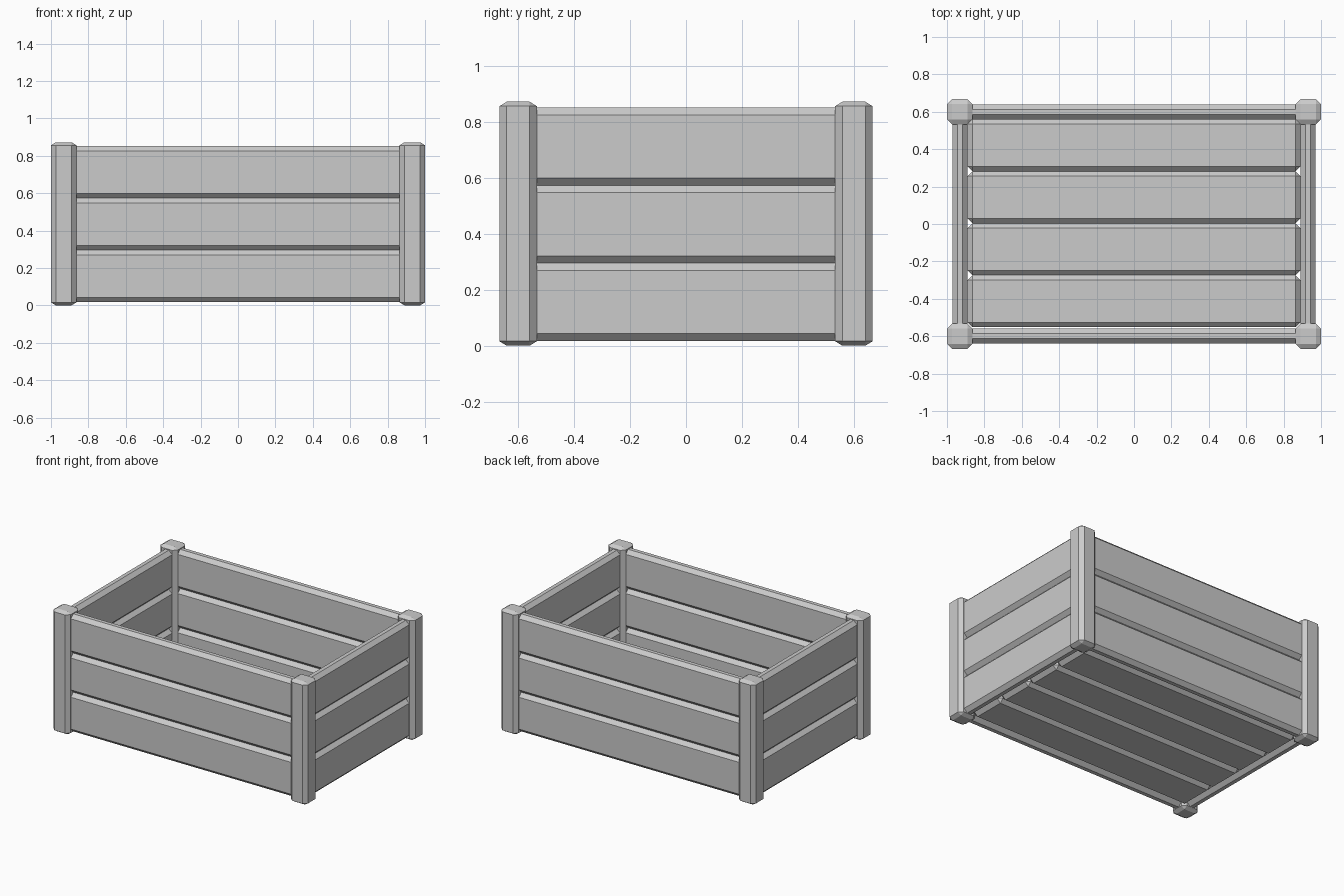
import bpy
import bmesh
from mathutils import Vector

cube = bpy.data.objects.get("Cube")
if cube:
    bpy.data.objects.remove(cube, do_unlink=True)

# One plain grey for the whole crate
grey = bpy.data.materials.new("crate_grey")
grey.use_nodes = True
colour = (0.6, 0.6, 0.6, 1)
grey.diffuse_color = colour
grey.node_tree.nodes["Principled BSDF"].inputs["Base Color"].default_value = colour


def chamfered_box(name, low, high, chamfer, end_chamfer=None):
    """Box between two corners; end_chamfer squashes the bevel along z."""
    low, high = Vector(low), Vector(high)
    size = high - low
    stretch = chamfer / (end_chamfer or chamfer)
    size.z *= stretch
    bm = bmesh.new()
    bmesh.ops.create_cube(bm, size=1)
    bmesh.ops.scale(bm, vec=size, verts=bm.verts)
    bmesh.ops.bevel(bm, geom=bm.edges[:], offset=chamfer, segments=1,
                    affect='EDGES', profile=0.5)
    bmesh.ops.scale(bm, vec=(1, 1, 1 / stretch), verts=bm.verts)
    mesh = bpy.data.meshes.new(name)
    bm.to_mesh(mesh)
    bm.free()
    mesh.materials.append(grey)
    obj = bpy.data.objects.new(name, mesh)
    obj.location = (low + high) / 2
    bpy.context.collection.objects.link(obj)
    return obj


PITCH = 0.278      # board width; boards butt against each other
CHAMFER = 0.026
BASE = 0.017

# Corner posts
for side, sx in (("left", 1), ("right", -1)):
    for end, sy in (("front", -1), ("back", 1)):
        cx, cy = sx * 0.932, sy * 0.6
        chamfered_box(f"{end}_{side}_post", (cx - 0.068, cy - 0.067, 0),
                      (cx + 0.068, cy + 0.067, 0.872), CHAMFER, 0.016)

# Wall boards, three high on every side
for row in range(3):
    z0 = BASE + row * PITCH
    z1 = z0 + PITCH
    for end, sy in (("front", -1), ("back", 1)):
        y = sy * 0.599
        chamfered_box(f"{end}_board_{row + 1}", (-0.9, y - 0.04, z0),
                      (0.9, y + 0.04, z1), CHAMFER)
    for side, sx in (("left", 1), ("right", -1)):
        x = sx * 0.93
        chamfered_box(f"{side}_board_{row + 1}", (x - 0.04, -0.57, z0),
                      (x + 0.04, 0.57, z1), CHAMFER)

# Floor boards, four across
for i in range(4):
    y0 = -0.552 + i * PITCH
    chamfered_box(f"floor_board_{i + 1}", (-0.89, y0, BASE),
                  (0.89, y0 + PITCH, BASE + 0.08), CHAMFER)
